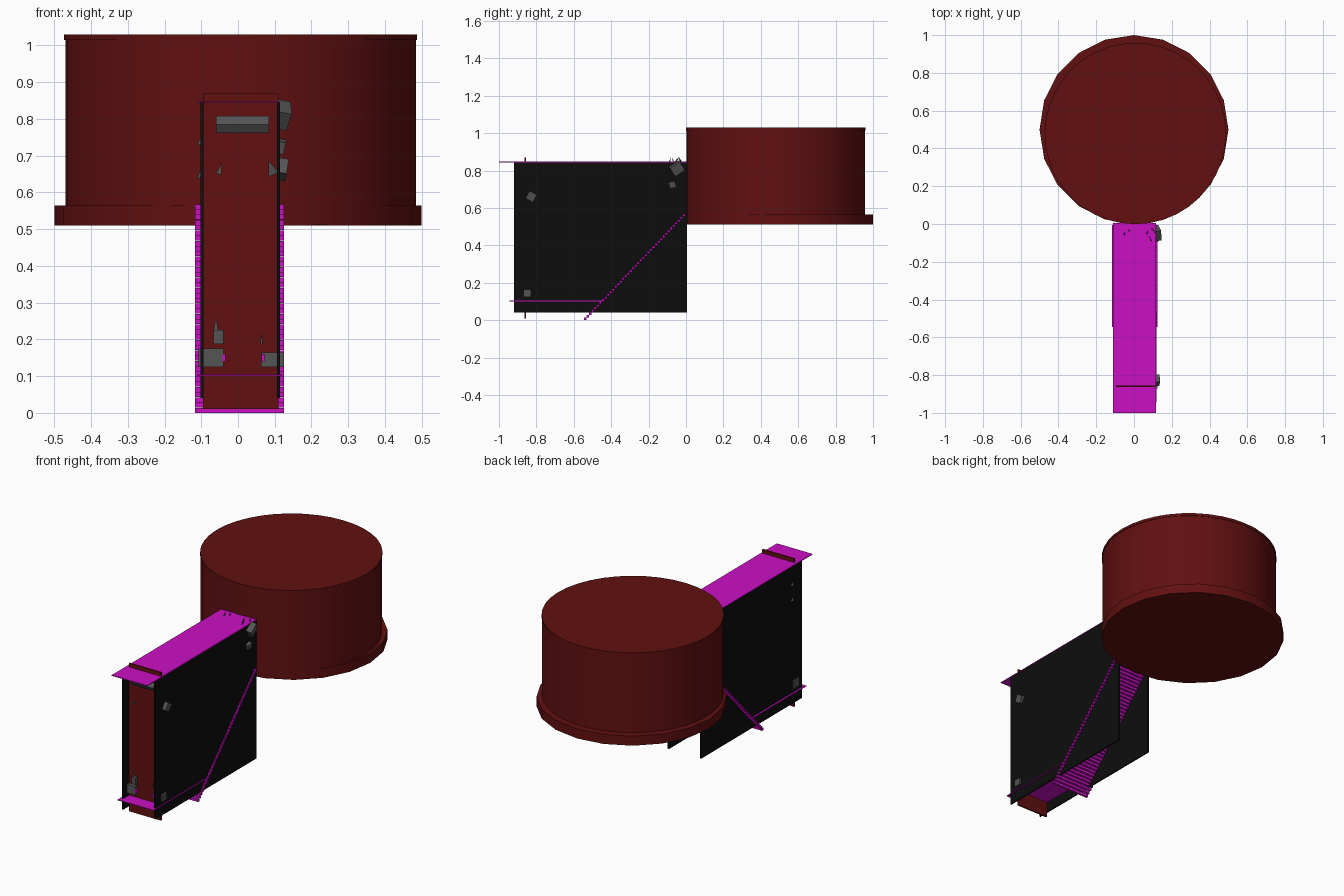
import bpy, bmesh, math
from mathutils import Vector, Euler

if "Cube" in bpy.data.objects:
    bpy.data.objects.remove(bpy.data.objects["Cube"])


def material(name, rgb):
    m = bpy.data.materials.new(name)
    m.diffuse_color = (*rgb, 1)
    m.use_nodes = True
    m.node_tree.nodes["Principled BSDF"].inputs["Base Color"].default_value = m.diffuse_color
    return m


RED = material("dark_red", (0.12, 0.005, 0.005))
MAGENTA = material("magenta", (0.6, 0.005, 0.55))
BLACK = material("black", (0.004, 0.004, 0.004))
GREY = material("dark_grey", (0.09, 0.09, 0.09))


def finish(name, bm, mat):
    bmesh.ops.recalc_face_normals(bm, faces=bm.faces)
    me = bpy.data.meshes.new(name)
    bm.to_mesh(me)
    bm.free()
    me.materials.append(mat)
    ob = bpy.data.objects.new(name, me)
    bpy.context.collection.objects.link(ob)
    return ob


def box(name, lo, hi, mat, rot=(0, 0, 0)):
    """Box between two corners, turned about its own centre."""
    lo, hi = Vector(lo), Vector(hi)
    bm = bmesh.new()
    bmesh.ops.create_cube(bm, size=1)
    bmesh.ops.scale(bm, vec=hi - lo, verts=bm.verts)
    bmesh.ops.rotate(bm, matrix=Euler(rot).to_matrix(), verts=bm.verts)
    bmesh.ops.translate(bm, vec=(lo + hi) / 2, verts=bm.verts)
    return finish(name, bm, mat)


def disc(name, centre, radius, z0, z1, sides, mat):
    bm = bmesh.new()
    bmesh.ops.create_cone(bm, cap_ends=True, segments=sides, radius1=radius,
                          radius2=radius, depth=z1 - z0)
    bmesh.ops.translate(bm, vec=(*centre, (z0 + z1) / 2), verts=bm.verts)
    ob = finish(name, bm, mat)
    bpy.ops.object.select_all(action='DESELECT')
    ob.select_set(True)
    bpy.context.view_layer.objects.active = ob
    bpy.ops.object.shade_smooth_by_angle(angle=math.radians(30))
    return ob


def shard(name, centre, size, rot, sides=3):
    """Small pointed fragment."""
    bm = bmesh.new()
    bmesh.ops.create_cone(bm, cap_ends=True, segments=sides, radius1=0.5,
                          radius2=0, depth=1)
    bmesh.ops.scale(bm, vec=size, verts=bm.verts)
    bmesh.ops.rotate(bm, matrix=Euler(rot).to_matrix(), verts=bm.verts)
    bmesh.ops.translate(bm, vec=centre, verts=bm.verts)
    return finish(name, bm, GREY)


# Round chamber: wide base ring, wall and thin lid
disc("chamber_base", (0, 0.5), 0.5, 0.51, 0.565, 20, RED)
disc("chamber_wall", (0.007, 0.479), 0.477, 0.512, 1.015, 40, RED)
disc("chamber_lid", (0.007, 0.479), 0.48, 1.015, 1.03, 40, RED)

# Passage: side walls, ceiling, floor and end door
for side, x in (("left", -0.102), ("right", 0.106)):
    box("passage_wall_" + side, (x, -0.92, 0.04), (x + 0.008, 0.005, 0.844), BLACK)
box("passage_ceiling", (-0.112, -1, 0.844), (0.116, 0.005, 0.848), MAGENTA)
box("passage_floor", (-0.112, -0.945, 0.1), (0.12, -0.45, 0.104), MAGENTA)
box("end_door", (-0.095, -0.864, 0.01), (0.11, -0.856, 0.87), RED)

# Staircase up to the chamber
STEPS = 40
dy, dz = 0.54 / STEPS, 0.568 / STEPS
bm = bmesh.new()
for i in range(STEPS):
    c = Vector((0.004, -0.545 + (i + 0.5) * dy, (i + 0.5) * dz))
    new = bmesh.ops.create_cube(bm, size=1)["verts"]
    bmesh.ops.scale(bm, vec=(0.242, dy, dz * 0.96), verts=new)
    bmesh.ops.translate(bm, vec=c, verts=new)
finish("staircase", bm, MAGENTA)

# Door handle: extruded profile in y, z
profile = [(-0.862, 0.808), (-0.885, 0.808), (-0.9, 0.785), (-0.885, 0.762), (-0.862, 0.762)]
bm = bmesh.new()
face = bm.faces.new([bm.verts.new((-0.06, y, z)) for y, z in profile])
ext = bmesh.ops.extrude_face_region(bm, geom=[face])["geom"]
bmesh.ops.translate(bm, vec=(0.145, 0, 0),
                    verts=[v for v in ext if isinstance(v, bmesh.types.BMVert)])
finish("door_handle", bm, GREY)

# Grey fittings low on the door, reaching through the walls
box("lower_fitting_left", (-0.108, -0.885, 0.125), (-0.04, -0.83, 0.175), GREY)
box("lower_fitting_right", (0.062, -0.87, 0.125), (0.125, -0.83, 0.165), GREY)
box("lower_block", (-0.066, -0.885, 0.187), (-0.04, -0.86, 0.225), GREY)
shard("lower_spike_left", (-0.06, -0.87, 0.243), (0.014, 0.014, 0.036), (0, 0, 0))
shard("lower_spike_right", (0.064, -0.87, 0.205), (0.008, 0.014, 0.036), (0, 0, 0))
for x in (-0.038, 0.068):
    box("lower_fitting_lamp", (x - 0.004, -0.888, 0.14), (x + 0.004, -0.865, 0.16), MAGENTA)

# Fragments on the door and outside the right wall
shard("door_shard_left", (-0.048, -0.88, 0.665), (0.018, 0.02, 0.03), (0.2, 0.3, 0))
shard("door_shard_right", (0.088, -0.88, 0.668), (0.04, 0.03, 0.042), (0, -0.3, 0.5))
box("wall_block_front", (0.106, -0.85, 0.64), (0.134, -0.805, 0.685), GREY, (-0.5, 0.15, 0))
box("wall_block_large", (0.102, -0.08, 0.783), (0.138, -0.018, 0.838), GREY, (0.6, 0.2, 0.2))
box("wall_block_lamp", (0.112, -0.07, 0.78), (0.136, -0.055, 0.815), MAGENTA, (0.6, 0.2, 0.2))
box("wall_block_small", (0.105, -0.09, 0.708), (0.128, -0.055, 0.742), GREY, (0.25, 0.2, 0))

# Fragments poking through the left wall
for z in (0.655, 0.745):
    shard("left_wall_shard", (-0.1, -0.83, z), (0.016, 0.03, 0.035), (0, 0.2, 0), 4)

# Thin splinters on the ceiling near the chamber
for i, (x, y, a) in enumerate([(-0.05, -0.05, -0.5), (-0.025, -0.035, 0.4), (0.07, -0.045, -0.6),
                               (0.085, -0.07, 0.2), (0.1, -0.03, 0.6), (0.09, -0.085, -0.3)]):
    shard("ceiling_splinter_%d" % i, (x, y, 0.857), (0.012, 0.008, 0.036), (a, a / 2, a))
